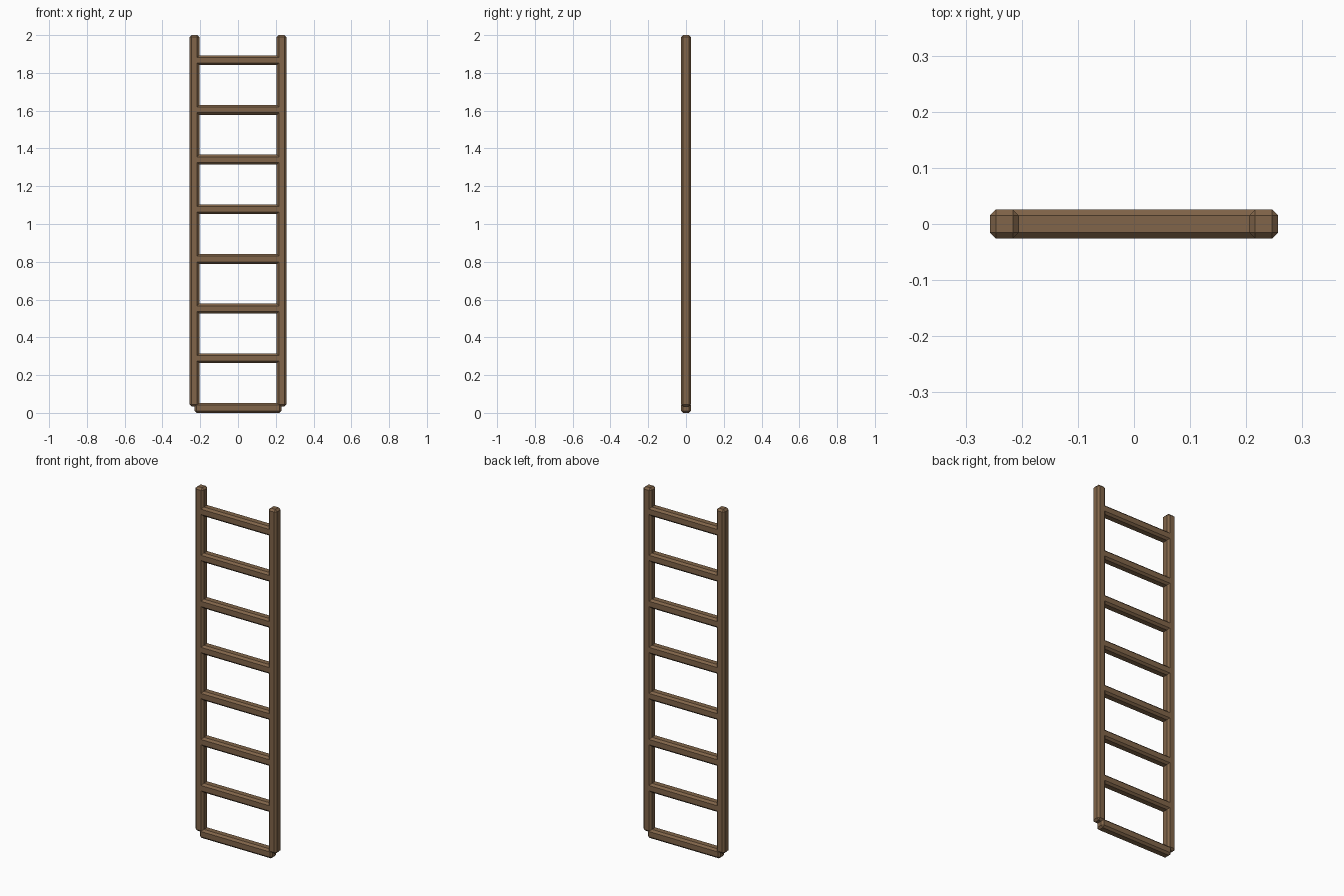
import bpy
import bmesh

if "Cube" in bpy.data.objects:
    bpy.data.objects.remove(bpy.data.objects["Cube"])

wood = bpy.data.materials.new("brown_wood")
wood.diffuse_color = (0.22, 0.13, 0.067, 1.0)
wood.use_nodes = True
wood.node_tree.nodes["Principled BSDF"].inputs["Base Color"].default_value = wood.diffuse_color

THICK = 0.052     # square beam section
CHAMFER = 0.011


def beam(name, size, centre):
    """Box with every edge cut by a flat chamfer."""
    bm = bmesh.new()
    bmesh.ops.create_cube(bm, size=1.0)
    bmesh.ops.scale(bm, vec=size, verts=bm.verts)
    bmesh.ops.bevel(bm, geom=bm.edges[:], offset=CHAMFER, segments=1,
                    affect='EDGES', profile=0.5)
    mesh = bpy.data.meshes.new(name)
    bm.to_mesh(mesh)
    bm.free()
    mesh.materials.append(wood)
    obj = bpy.data.objects.new(name, mesh)
    obj.location = centre
    bpy.context.collection.objects.link(obj)
    return obj


# Side rails
RAIL_X, RAIL_BOTTOM, RAIL_TOP = 0.231, 0.034, 2.0
for side, sign in (("left", -1), ("right", 1)):
    beam(f"{side}_rail", (THICK, THICK, RAIL_TOP - RAIL_BOTTOM),
         (sign * RAIL_X, 0, (RAIL_TOP + RAIL_BOTTOM) / 2))

# Rungs, evenly spaced, ending inside the rails
for i in range(8):
    beam(f"rung_{i + 1}", (0.46, THICK, THICK), (0, 0, THICK / 2 + i * 0.263))
